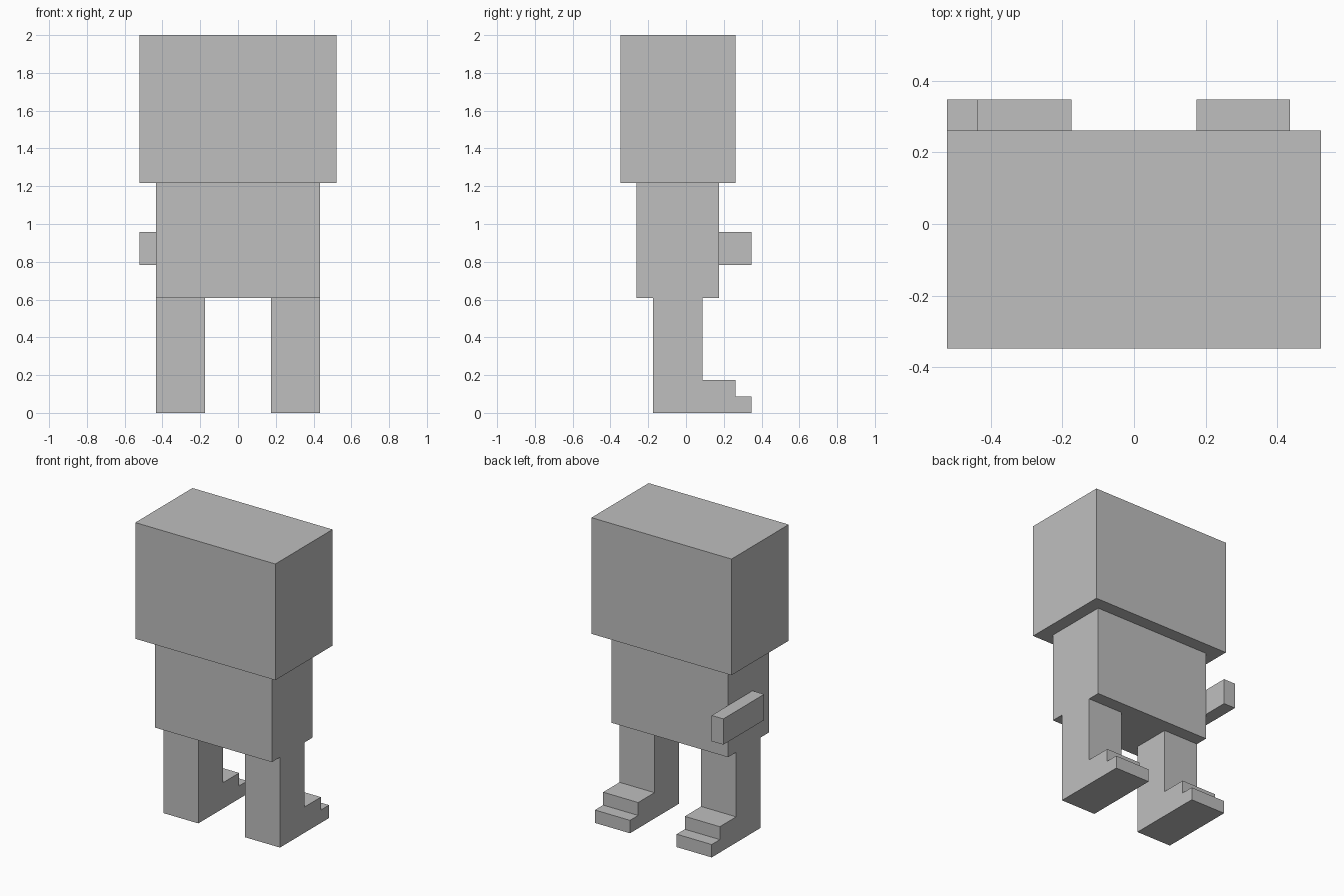
import bpy
import bmesh

cube = bpy.data.objects.get("Cube")
if cube:
    bpy.data.objects.remove(cube, do_unlink=True)

U = 2 / 23  # the whole figure sits on a grid of this step

# Single grey finish
GREY = (0.52, 0.52, 0.52, 1)
grey = bpy.data.materials.new("plain_grey")
grey.use_nodes = True
grey.diffuse_color = GREY
bsdf = grey.node_tree.nodes["Principled BSDF"]
bsdf.inputs["Base Color"].default_value = GREY
bsdf.inputs["Roughness"].default_value = 0.8


def extrude_profile(name, profile, x0, x1):
    """Extrude a side profile of (y, z) grid points from x0 to x1."""
    bm = bmesh.new()
    face = bm.faces.new([bm.verts.new((x0 * U, y * U, z * U)) for y, z in profile])
    result = bmesh.ops.extrude_face_region(bm, geom=[face])
    moved = [v for v in result["geom"] if isinstance(v, bmesh.types.BMVert)]
    bmesh.ops.translate(bm, verts=moved, vec=((x1 - x0) * U, 0, 0))
    bmesh.ops.recalc_face_normals(bm, faces=bm.faces)
    mesh = bpy.data.meshes.new(name)
    bm.to_mesh(mesh)
    bm.free()
    mesh.materials.append(grey)
    obj = bpy.data.objects.new(name, mesh)
    bpy.context.collection.objects.link(obj)
    return obj


def box(name, x, y, z):
    profile = [(y[0], z[0]), (y[1], z[0]), (y[1], z[1]), (y[0], z[1])]
    return extrude_profile(name, profile, *x)


# Head, torso and the single arm on the right side
box("head", (-6, 6), (-4, 3), (14, 23))
box("torso", (-5, 5), (-3, 2), (7, 14))
box("right_arm", (-6, -5), (-1, 4), (9, 11))

# Legs with stepped feet
leg_profile = [(-2, 0), (4, 0), (4, 1), (3, 1), (3, 2), (1, 2), (1, 7), (-2, 7)]
for name, x0 in (("left_leg", 2), ("right_leg", -5)):
    extrude_profile(name, leg_profile, x0, x0 + 3)
